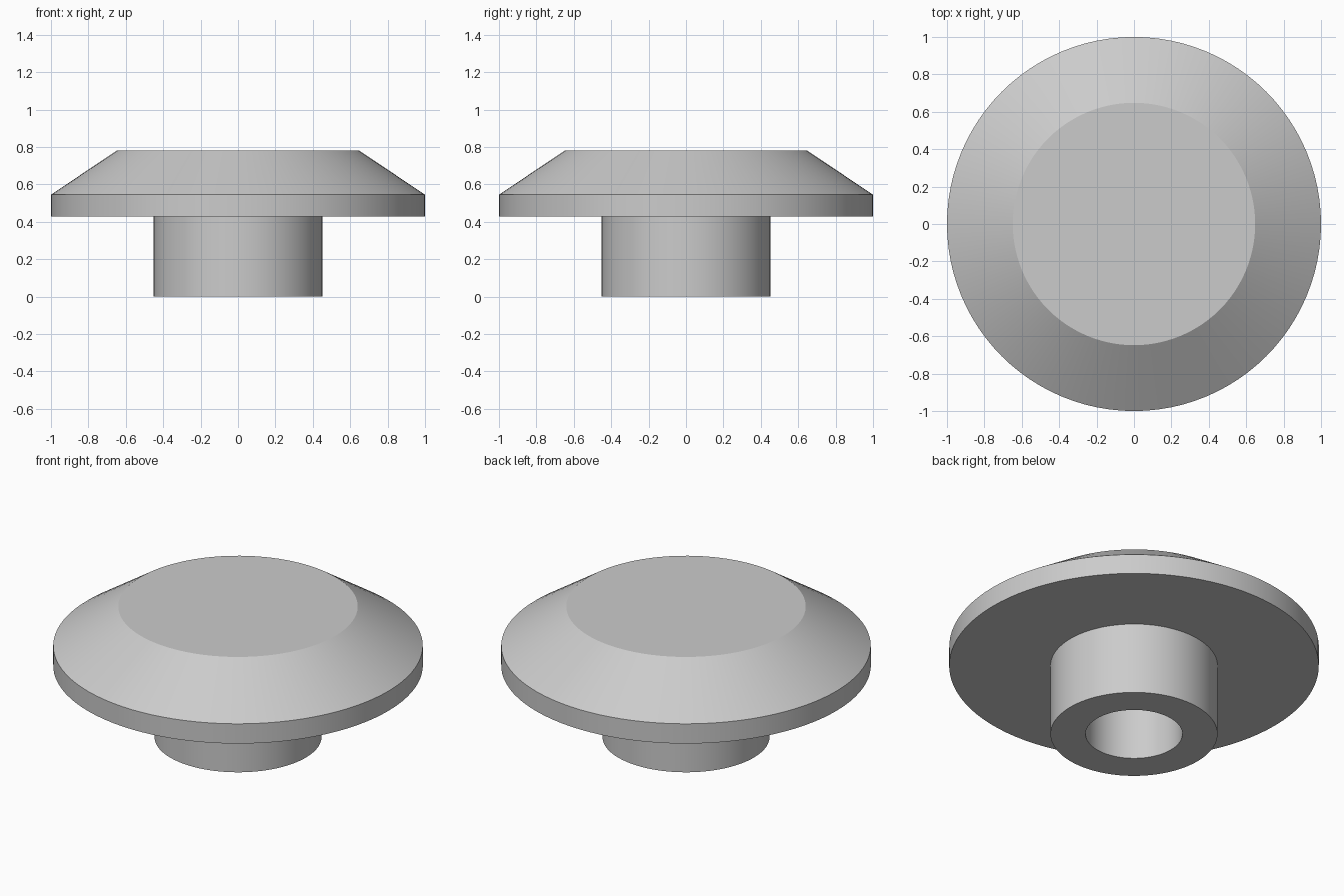
import bpy, bmesh
from math import cos, sin, tau, radians

SEGMENTS = 96

cube = bpy.data.objects.get("Cube")
if cube:
    bpy.data.objects.remove(cube, do_unlink=True)

# Single plain grey
grey = bpy.data.materials.new("light_grey")
grey.use_nodes = True
colour = (0.6, 0.6, 0.6, 1)
grey.diffuse_color = colour
grey.node_tree.nodes["Principled BSDF"].inputs["Base Color"].default_value = colour


def lathe(name, profile):
    """Revolve (radius, z) points about z and cap both ends flat."""
    bm = bmesh.new()
    rings = [[bm.verts.new((r * cos(tau * i / SEGMENTS), r * sin(tau * i / SEGMENTS), z))
              for i in range(SEGMENTS)] for r, z in profile]
    for low, high in zip(rings, rings[1:]):
        for i in range(SEGMENTS):
            j = (i + 1) % SEGMENTS
            bm.faces.new((low[i], low[j], high[j], high[i]))
    bm.faces.new(rings[0])
    bm.faces.new(rings[-1])
    bmesh.ops.recalc_face_normals(bm, faces=bm.faces)
    mesh = bpy.data.meshes.new(name)
    bm.to_mesh(mesh)
    bm.free()
    mesh.materials.append(grey)
    obj = bpy.data.objects.new(name, mesh)
    bpy.context.collection.objects.link(obj)
    bpy.ops.object.select_all(action="DESELECT")
    obj.select_set(True)
    bpy.context.view_layer.objects.active = obj
    bpy.ops.object.shade_smooth_by_angle(angle=radians(25))
    return obj


# One turned body: blind bore, hollow stem, rim, sloped shoulder, flat top
lathe("knob", [(0.262, 0.43), (0.262, 0), (0.452, 0), (0.452, 0.427),
               (1, 0.427), (1, 0.545), (0.648, 0.78)])
